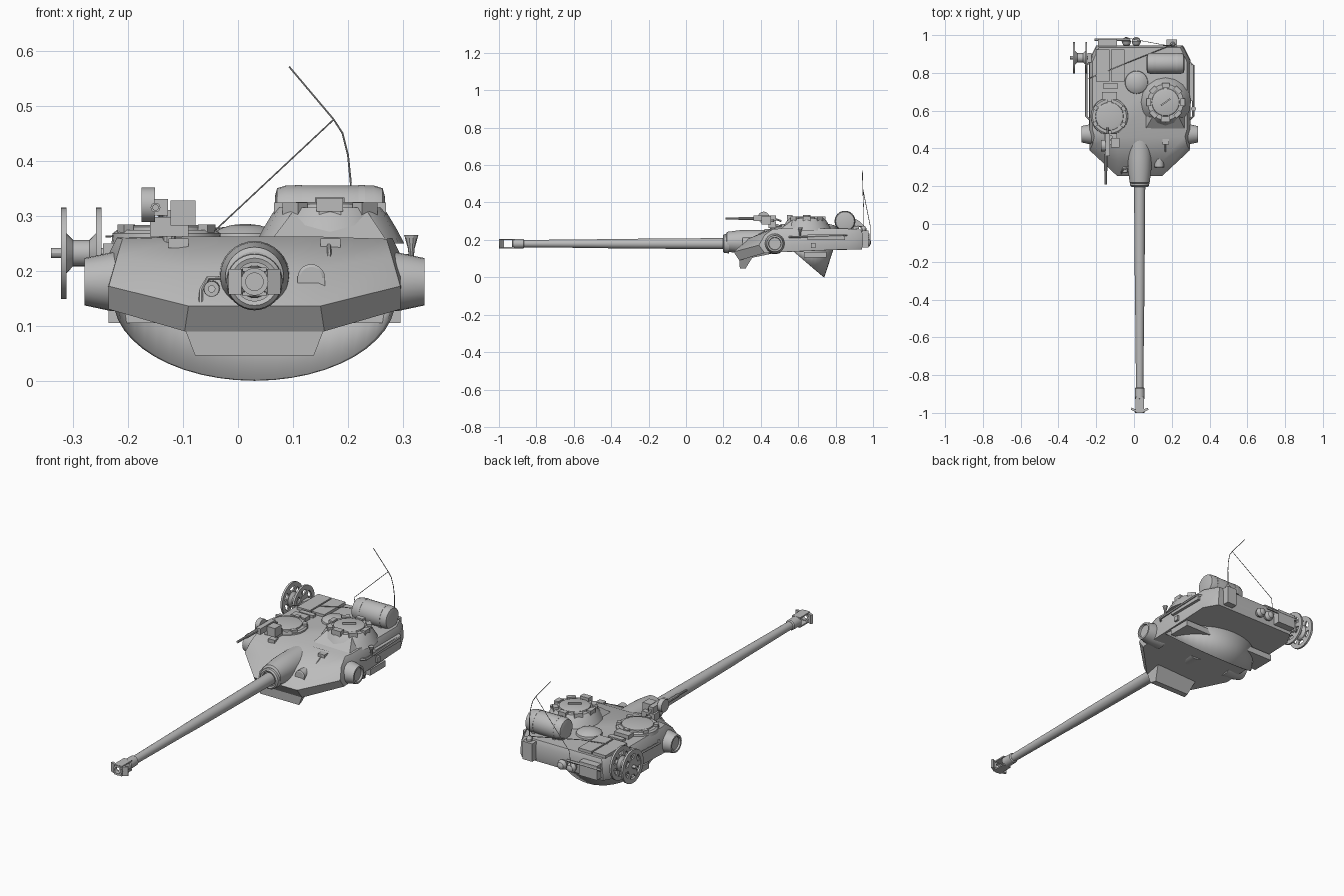
import bpy, bmesh, math
from mathutils import Vector, Euler

if "Cube" in bpy.data.objects:
    bpy.data.objects.remove(bpy.data.objects["Cube"])

steel = bpy.data.materials.new("plain grey steel")
steel.use_nodes = True
GREY = (0.5, 0.5, 0.5, 1)
steel.diffuse_color = GREY
steel.node_tree.nodes["Principled BSDF"].inputs["Base Color"].default_value = GREY

CX = 0.03                      # turret centre line
GUN = Vector((CX, 0, 0.18))    # gun axis
X, Y, Z = Vector((1, 0, 0)), Vector((0, 1, 0)), Vector((0, 0, 1))


def make(name, verts, faces):
    bm = bmesh.new()
    vs = [bm.verts.new(v) for v in verts]
    for f in faces:
        bm.faces.new([vs[i] for i in f])
    bmesh.ops.recalc_face_normals(bm, faces=bm.faces)
    me = bpy.data.meshes.new(name)
    bm.to_mesh(me)
    bm.free()
    me.materials.append(steel)
    ob = bpy.data.objects.new(name, me)
    bpy.context.collection.objects.link(ob)
    return ob


def loft(name, rings, loop=False):
    """Skin equal rings; cap the ends unless the rings form a loop."""
    n, m = len(rings[0]), len(rings)
    faces = []
    for k in range(m if loop else m - 1):
        a, b = k * n, (k + 1) % m * n
        faces += [(a + i, a + (i + 1) % n, b + (i + 1) % n, b + i) for i in range(n)]
    if not loop:
        faces += [tuple(range(n)), tuple(range((m - 1) * n, m * n))]
    return make(name, [v for r in rings for v in r], faces)


def circle(centre, axis, r, n):
    q = Vector(axis).to_track_quat('Z', 'Y')
    return [Vector(centre) + q @ Vector((r * math.cos(a), r * math.sin(a), 0))
            for a in (math.tau * i / n for i in range(n))]


def lathe(name, profile, origin, axis, n=24, loop=False):
    return loft(name, [circle(Vector(origin) + axis * t, axis, r, n) for t, r in profile], loop)


def tube(name, points, r, n=6):
    p = [Vector(q) for q in points]
    last = len(p) - 1
    return loft(name, [circle(q, p[min(i + 1, last)] - p[max(i - 1, 0)], r, n)
                       for i, q in enumerate(p)])


def box(name, centre, size, rot=(0, 0, 0)):
    e = Euler(rot).to_matrix()
    h = Vector(size) / 2
    ring = lambda s: [Vector(centre) + e @ Vector((a * h.x, b * h.y, s * h.z))
                      for a, b in ((-1, -1), (1, -1), (1, 1), (-1, 1))]
    return loft(name, [ring(-1), ring(1)])


def mirrored(half):
    return [(CX + u, y, z) for u, y, z in half] + [(CX - u, y, z) for u, y, z in reversed(half)]


# Turret shell: underside, belt crease, shoulder, roof
loft("turret_shell", [mirrored(h) for h in (
    [(.127, .285, .09), (.265, .42, .13), (.265, .5, .135), (.265, .87, .15), (.225, .94, .15)],
    [(.12, .255, .136), (.265, .39, .172), (.268, .5, .172), (.268, .87, .172), (.23, .945, .172)],
    [(.115, .33, .205), (.25, .42, .225), (.265, .5, .23), (.265, .87, .23), (.225, .945, .23)],
    [(.12, .46, .262), (.24, .465, .258), (.25, .5, .26), (.25, .86, .26), (.215, .935, .255)])])
loft("chin_plate", [mirrored([(.127, .285, .095), (.125, .37, .13)]),
                    mirrored([(.108, .288, .046), (.1, .318, .046)])])
box("turret_floor", (CX, .69, .12), (.53, .12, .03))

# Tilted rear skirt under the turret
N = 24
arc = [math.pi * i / N for i in range(N + 1)]
skirt = make("rear_skirt",
             [(CX + .26 * math.cos(a), .56 + .23 * math.sin(a), .155) for a in arc]
             + [(CX + .257 * math.cos(a), .56 + .18 * math.sin(a), .15 - .15 * math.sin(a)) for a in arc],
             [(i, i + 1, N + 2 + i, N + 1 + i) for i in range(N)])
skirt.modifiers.new("thickness", 'SOLIDIFY').thickness = .006

# Trunnion caps
for side, s in (("left", 1), ("right", -1)):
    lathe("trunnion_" + side, [(.2, .056), (.262, .053), (.309, .043), (.309, .034), (.3, .032)],
          (CX, .475, .18), X * s)

# Gun: mantlet, collar, barrel
lathe("mantlet", [(.215, .045), (.22, .053), (.29, .062), (.35, .064), (.5, .064)], (CX, 0, .19), Y, 32)
lathe("mantlet_collar", [(.2, .035), (.197, .043), (.203, .05), (.23, .052), (.23, .035)], GUN, Y, 32, True)
lathe("gun_barrel", [(-.92, .019), (-.5, .023), (-.4, .025), (.1, .029), (.25, .03)], GUN, Y)
lathe("barrel_sleeve", [(-.93, .021), (-.925, .026), (-.87, .025), (-.865, .02)], GUN, Y)

# Muzzle brake: bored end ring, side wings, plates round the open window
lathe("muzzle_ring", [(-1, .016), (-1, .025), (-.98, .025), (-.98, .016)], GUN, Y, 24, True)
for s in (-1, 1):
    box("muzzle_plate", GUN + Vector((0, -.957, s * .022)), (.044, .08, .007))
    box("muzzle_wing", GUN + Vector((s * .033, -.983, 0)), (.026, .012, .046), (0, 0, s * .45))

# Commander's cupola with periscopes
cup = Vector((.167, .645, 0))
lathe("cupola_base", [(.25, .135), (.275, .122), (.305, .104), (.315, .096)], cup, Z, 16)
lathe("cupola_hatch", [(.31, .075), (.321, .072), (.325, .06)], cup, Z)
loft("cupola_fairing", [[(.06, .5, .255), (.27, .5, .255), (.27, .68, .255), (.06, .68, .255)],
                        [(.1, .57, .308), (.235, .57, .308), (.235, .68, .308), (.1, .68, .308)]])
for i in range(8):
    a = math.tau * i / 8 + math.pi / 2
    box("cupola_periscope", cup + Vector((math.cos(a) * .09, math.sin(a) * .09, .312)),
        (.024, .04, .024), (0, 0, a))
box("cupola_sight", cup + Vector((0, -.09, .32)), (.048, .03, .024))
box("cupola_handle", cup + Vector((0, 0, .329)), (.06, .008, .008), (0, 0, .6))

# Loader's hatch
hatch = Vector((-.13, .57, 0))
lathe("loader_hatch_ring", [(.25, .1), (.268, .098), (.274, .09)], hatch, Z, 28)
lathe("loader_hatch_lid", [(.27, .075), (.28, .073), (.283, .06)], hatch, Z, 28)
for i in range(6):
    a = math.tau * i / 6 + .5
    box("loader_hatch_clamp", hatch + Vector((math.cos(a) * .085, math.sin(a) * .085, .275)),
        (.02, .025, .018), (0, 0, a))
box("loader_hatch_hinge", (-.13, .68, .268), (.08, .04, .02))

# Roof dome and rear roof panels
lathe("roof_dome", [(.255, .062), (.268, .059), (.277, .045), (.283, .025), (.285, .006)], (.013, .75, 0), Z)
for x in (-.165, -.085):
    box("roof_panel", (x, .84, .264), (.072, .17, .014))
box("roof_panel_bar", (-.125, .73, .264), (.08, .025, .014))

# Rolled stowage behind the cupola
lathe("stowage_roll", [(-.1, .035), (-.096, .05), (-.08, .055), (.08, .055), (.096, .05), (.1, .035)],
      (.167, .85, .3), X)
for x in (.11, .225):
    lathe("roll_strap", [(-.006, .056), (.006, .056)], (x, .85, .3), X)
    box("roll_bracket", (x, .85, .25), (.015, .09, .03))

# Roof machine gun
tube("machine_gun_barrel", [(-.15, .21, .315), (-.15, .36, .315)], .006, 10)
tube("machine_gun_jacket", [(-.15, .28, .315), (-.15, .37, .315)], .009, 10)
box("machine_gun_receiver", (-.14, .42, .315), (.026, .12, .03))
lathe("machine_gun_drum", [(-.012, .031), (.012, .031)], (-.163, .415, .32), X)
box("ammo_box", (-.1, .43, .305), (.045, .05, .045))
box("machine_gun_mount", (-.125, .46, .28), (.07, .04, .035))
tube("machine_gun_post", [(-.125, .46, .25), (-.125, .46, .31)], .012, 10)
tube("machine_gun_grip", [(-.14, .47, .315), (-.14, .51, .3)], .006)

# Cable reel: two spoked wheels on a hub
reel = Vector((-.285, .88, .232))
tube("reel_axle", [reel + X * .1, reel - X * .055], .009, 12)
lathe("reel_hub", [(-.03, .04), (-.015, .024), (.015, .024), (.03, .04)], reel, X)
for dx in (-.032, .032):
    c = reel + X * dx
    lathe("reel_rim", [(-.005, .062), (-.005, .083), (.005, .083), (.005, .062)], c, X, 28, True)
    for i in range(6):
        a = math.tau * i / 6
        box("reel_spoke", c + Vector((0, math.cos(a) * .05, math.sin(a) * .05)),
            (.007, .036, .022), (a, 0, 0))
    lathe("reel_boss", [(-.005, .04), (.005, .04)], c, X)
box("reel_bracket", (-.235, .88, .225), (.02, .05, .05))

# Front details: sight hood, coaxial port, hooks, grab handle
lathe("sight_hood", [(.3, .02), (.303, .025), (.42, .025)], (.133, 0, .187), Y, 20)
box("sight_hood_base", (.133, .36, .176), (.05, .12, .022))
lathe("coaxial_port", [(.272, .006), (.272, .014), (.31, .016), (.31, .006)], (-.048, 0, .167), Y, 16, True)
tube("coaxial_guard", [(-.025, .3, .187), (-.055, .29, .186), (-.067, .275, .165), (-.068, .265, .142)], .004)
tube("sight_rod", [(.163, .34, .19), (.166, .39, .23), (.165, .43, .25)], .004)
for x in (-.108, .168):
    box("front_hook", (x, .435, .25), (.036, .03, .018))

# Side rails and fittings
for side, s in (("left", 1), ("right", -1)):
    tube("side_rail_" + side, [(CX + s * .26, .55, .215), (CX + s * .283, .57, .215),
                               (CX + s * .283, .84, .225), (CX + s * .26, .86, .225)], .006)
box("side_stowage", (.3, .75, .215), (.022, .2, .03))
lathe("side_horn", [(-.03, .004), (-.005, .006), (.02, .013)], (.315, .61, .245), Z, 10)
box("side_step", (.3, .68, .17), (.014, .025, .025))

# Rear fittings: boxes, canisters, winch
box("rear_left_box", (.2, .958, .205), (.055, .035, .09))
box("rear_right_box", (-.14, .96, .2), (.1, .04, .07))
tube("rear_bar", [(-.21, .975, .22), (-.02, .975, .22)], .007)
for x in (-.04, .012):
    lathe("rear_canister", [(-.024, .006), (-.018, .017), (0, .025), (.018, .017), (.024, .006)],
          (x, .965, .185), Y, 16)

# Whip antenna, its stay wire and the roof cable
lathe("antenna_base", [(.24, .014), (.262, .014), (.275, .006)], (.205, .95, 0), Z, 12)
tube("antenna", [(.205, .95, .26), (.205, .95, .36), (.2, .948, .41), (.19, .946, .45),
                 (.174, .945, .475), (.093, .943, .571)], .0018)
tube("stay_wire", [(.174, .945, .475), (-.04, .985, .275), (-.05, .985, .2)], .0015)
tube("roof_cable", [(.205, .95, .27), (-.02, .86, .278), (-.24, .77, .262)], .002)

# Smooth round parts, keep edges crisp
bpy.ops.object.select_all(action='DESELECT')
for ob in bpy.context.collection.objects:
    if ob.type == 'MESH':
        ob.select_set(True)
        bpy.context.view_layer.objects.active = ob
bpy.ops.object.shade_smooth_by_angle(angle=math.radians(30))
